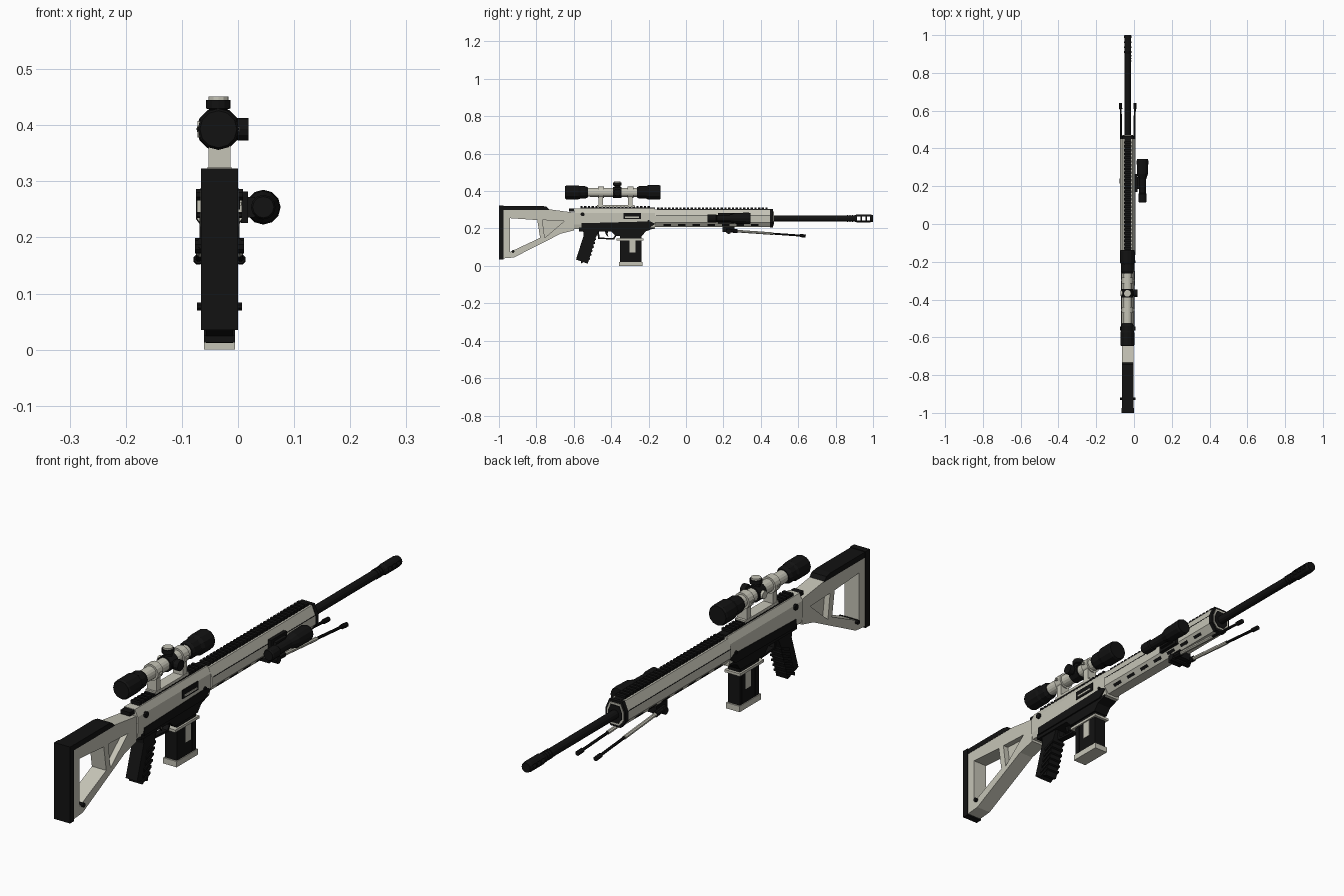
import bpy, bmesh, math
from mathutils import Vector, Matrix

if "Cube" in bpy.data.objects:
    bpy.data.objects.remove(bpy.data.objects["Cube"], do_unlink=True)

CX = -0.033  # centre plane of the rifle body


def material(name, rgb):
    m = bpy.data.materials.new(name)
    m.use_nodes = True
    m.diffuse_color = (*rgb, 1)
    m.node_tree.nodes["Principled BSDF"].inputs["Base Color"].default_value = (*rgb, 1)
    return m


CREAM = material("warm light grey", (0.56, 0.55, 0.47))
BLACK = material("matte black", (0.006, 0.006, 0.006))


def finish(name, bm, mat):
    bmesh.ops.recalc_face_normals(bm, faces=bm.faces)
    mesh = bpy.data.meshes.new(name)
    bm.to_mesh(mesh)
    bm.free()
    mesh.materials.append(mat)
    ob = bpy.data.objects.new(name, mesh)
    bpy.context.scene.collection.objects.link(ob)
    return ob


def loft(name, rings, mat):
    """Skin equal-sized closed rings of points and cap both ends."""
    bm = bmesh.new()
    vs = [[bm.verts.new(p) for p in ring] for ring in rings]
    n = len(vs[0])
    for a, b in zip(vs, vs[1:]):
        for i in range(n):
            j = (i + 1) % n
            bm.faces.new((a[i], a[j], b[j], b[i]))
    bm.faces.new(vs[0])
    bm.faces.new(vs[-1])
    return finish(name, bm, mat)


def side_prism(name, pts, half, mat, cx=CX):
    """Side profile (y, z) given thickness across x."""
    return loft(name, [[(cx + s * half, y, z) for y, z in pts] for s in (-1, 1)], mat)


def long_prism(name, half_pts, y0, y1, mat):
    """Mirrored cross-section (offset, z) run along y."""
    pts = half_pts + [(-x, z) for x, z in reversed(half_pts)]
    return loft(name, [[(CX + x, y, z) for x, z in pts] for y in (y0, y1)], mat)


def box(name, x, y, z, mat):
    return loft(name, [[(x[0], v, w) for v, w in
                        ((y[0], z[0]), (y[1], z[0]), (y[1], z[1]), (y[0], z[1]))],
                       [(x[1], v, w) for v, w in
                        ((y[0], z[0]), (y[1], z[0]), (y[1], z[1]), (y[0], z[1]))]], mat)


def mid_box(name, half, y, z, mat):
    return box(name, (CX - half, CX + half), y, z, mat)


def lathe(name, profile, start, direction, mat, sides=14):
    """Turn (distance, radius) pairs around a line."""
    d = Vector(direction).normalized()
    u = d.orthogonal().normalized()
    v = d.cross(u)
    step = 2 * math.pi / sides
    rings = [[Vector(start) + d * t + r * (u * math.cos((i + .5) * step) + v * math.sin((i + .5) * step))
              for i in range(sides)] for t, r in profile]
    return loft(name, rings, mat)


def cut(ob, cutters):
    for c in cutters:
        m = ob.modifiers.new("cut", "BOOLEAN")
        m.object, m.solver = c, "EXACT"
    dg = bpy.context.evaluated_depsgraph_get()
    mesh = bpy.data.meshes.new_from_object(ob.evaluated_get(dg))
    ob.modifiers.clear()
    ob.data = mesh
    for c in cutters:
        bpy.data.objects.remove(c, do_unlink=True)


# Stock: frame with one open window and a pocket on each side
stock = side_prism("stock", [(-.978, .04), (-.92, .045), (-.67, .172), (-.6, .19), (-.6, .285),
                             (-.735, .303), (-.978, .303)], .03, CREAM)
pocket = [(-.768, .245), (-.65, .24), (-.755, .15)]
cut(stock, [side_prism("window_cutter", [(-.94, .255), (-.795, .245), (-.78, .15), (-.94, .075)], .1, CREAM)]
    + [side_prism("pocket_cutter", pocket, .022, CREAM, CX + s * .03) for s in (-1, 1)])
mid_box("butt_pad", .033, (-1, -.975), (.035, .323), BLACK)
side_prism("cheek_rest", [(-.976, .3), (-.73, .3), (-.745, .316), (-.77, .321), (-.976, .321)], .031, BLACK)
lathe("stock_pin", [(0, .008), (.08, .008)], (CX - .04, -.925, .077), (1, 0, 0), BLACK, 8)
lathe("stock_joint", [(0, .03), (.03, .03)], (CX, -.61, .255), (0, 1, 0), BLACK)

# Upper and lower receiver
long_prism("upper_receiver", [(.028, .198), (.034, .222), (.034, .282), (.022, .308)], -.598, -.165, CREAM)
side_prism("lower_receiver", [(-.572, .225), (-.165, .225), (-.172, .2), (-.215, .185), (-.235, .16),
                              (-.375, .16), (-.4, .185), (-.572, .185)], .03, BLACK)
side_prism("lower_receiver_rim", [(-.56, .198), (-.56, .228), (-.19, .238), (-.165, .225), (-.2, .2)],
           .0355, BLACK)
mid_box("rear_cap", .02, (-.625, -.57), (.292, .306), BLACK)
box("ejection_port", (CX + .03, CX + .0365), (-.335, -.24), (.25, .283), BLACK)
box("port_cover", (CX + .036, CX + .039), (-.325, -.25), (.257, .263), CREAM)
for s in (-1, 1):
    lathe("selector", [(0, .011), (.012, .011)], (CX + s * .03, -.553, .276), (s, 0, 0), BLACK, 8)
    lathe("receiver_pin", [(0, .006), (.01, .006)], (CX + s * .03, -.2, .24), (s, 0, 0), BLACK, 8)

# Handguard with front collar and vent slots on the lower slopes
section = [(.02, .207), (.04, .233), (.04, .268), (.026, .302)]
long_prism("handguard", section, -.165, .455, CREAM)
MID_Z = .254


def scaled(k):
    return [(x * k, MID_Z + (z - MID_Z) * k) for x, z in section]


long_prism("handguard_collar", scaled(1.04), .45, .466, BLACK)
long_prism("handguard_inner_ring", scaled(.85), .46, .469, CREAM)
long_prism("handguard_bore", scaled(.7), .46, .471, BLACK)
for s in (-1, 1):
    slope = Vector((s * .02, 0, .026)).normalized()
    out = Vector((s * .026, 0, -.02)).normalized()
    for i in range(7):
        c = Vector((CX + s * .03, -.1 + i * .078, .22))
        loft("vent_slot", [[c + out * h + slope * a * .006 + Vector((0, b * .02, 0))
                            for a, b in ((-1, -1), (1, -1), (1, 1), (-1, 1))] for h in (-.002, .0015)], BLACK)
    box("side_seam", (CX + s * .0395, CX + s * .0408), (-.16, .45), (.266, .2685), BLACK)

# Top rails with teeth
for name, y0, y1, z in (("receiver_rail", -.565, -.165, .307), ("handguard_rail", -.155, .455, .3)):
    mid_box(name, .017, (y0, y1), (z - .006, z + .005), BLACK)
    for i in range(int((y1 - y0) / .02)):
        y = y0 + i * .02
        mid_box(name + "_tooth", .02, (y, y + .012), (z + .003, z + .013), BLACK)

# Barrel and ported muzzle brake
lathe("barrel", [(0, .0165), (.46, .0165)], (CX, .45, MID_Z), (0, 1, 0), BLACK, 12)
brake = lathe("muzzle_brake", [(0, .016), (.012, .021), (.085, .021), (.1, .018)],
              (CX, .9, MID_Z), (0, 1, 0), BLACK, 12)
cut(brake, [mid_box("port_cutter", .1, (y, y + .018), (MID_Z - .01, MID_Z + .01), BLACK)
            for y in (.915, .941, .967)])
for i in range(3):
    lathe("brake_collar", [(0, .0185), (.006, .0185)], (CX, .86 + i * .014, MID_Z), (0, 1, 0), BLACK, 12)

# Pistol grip with front ribs, trigger and guard
side_prism("grip", [(-.55, .19), (-.465, .19), (-.483, .15), (-.525, .012), (-.588, .034), (-.548, .16)],
           .024, BLACK)
for i in range(6):
    z, y = .14 - i * .021, -.484 - i * .0065
    side_prism("grip_rib", [(y - .045, z - .022), (y + .004, z), (y + .004, z + .008), (y - .045, z - .01)],
               .0275, BLACK)
side_prism("trigger_guard", [(-.475, .186), (-.47, .145), (-.385, .14), (-.37, .165), (-.378, .166),
                             (-.39, .148), (-.462, .152), (-.466, .186)], .012, BLACK)
side_prism("trigger", [(-.435, .19), (-.415, .19), (-.42, .17), (-.412, .153), (-.428, .166)], .006, BLACK)

# Magazine
mid_box("magazine", .025, (-.352, -.238), (.018, .17), BLACK)
mid_box("magazine_collar", .032, (-.372, -.228), (.137, .147), CREAM)
mid_box("magazine_base", .028, (-.358, -.232), (0, .022), CREAM)
for s in (-1, 1):
    x = sorted((CX + s * .024, CX + s * .0265))
    box("magazine_panel", x, (-.302, -.27), (.072, .137), CREAM)
    for y in (-.335, -.255):
        box("magazine_rib", x, (y - .006, y + .006), (.025, .137), BLACK)

# Telescopic sight
SZ = .393
AX = (CX - .002, 0, SZ)
lathe("scope_tube", [(-.56, .023), (-.5, .024), (-.26, .024), (-.22, .03)], AX, (0, 1, 0), CREAM, 16)
lathe("scope_eyepiece", [(-.646, .033), (-.64, .037), (-.575, .037), (-.565, .033), (-.54, .033), (-.525, .027)],
      AX, (0, 1, 0), BLACK, 12)
lathe("scope_objective", [(-.262, .028), (-.25, .033), (-.215, .033), (-.2, .039), (-.145, .039), (-.137, .036)],
      AX, (0, 1, 0), BLACK, 12)
lathe("turret_band", [(-.39, .03), (-.345, .03)], AX, (0, 1, 0), BLACK, 12)
turret = (CX - .002, -.367, SZ)
lathe("top_turret", [(0, .016), (.035, .016), (.037, .022), (.052, .022)], turret, (0, 0, 1), BLACK, 12)
lathe("top_turret_cap", [(.05, .018), (.058, .018)], turret, (0, 0, 1), CREAM, 12)
lathe("side_turret", [(0, .015), (.032, .015), (.034, .02), (.054, .02)], turret, (1, 0, 0), BLACK, 12)
lathe("left_turret", [(0, .015), (.037, .015)], turret, (-1, 0, 0), CREAM, 12)
for y in (-.455, -.298):
    lathe("scope_ring", [(y - .016, .031), (y + .016, .031)], AX, (0, 1, 0), CREAM, 16)
    mid_box("scope_mount", .02, (y - .012, y + .012), (.32, .375), CREAM)
    for s in (-1, 1):
        mid_box("ring_bolt", .036, (y - .005, y + .005), (SZ - .004, SZ + .004), CREAM)
mid_box("scope_base", .021, (-.475, -.275), (.316, .326), CREAM)

# Side-mounted lamp
lamp = (.045, 0, .254)
lathe("lamp", [(.115, .019), (.12, .022), (.16, .022), (.165, .018), (.235, .019), (.265, .029),
               (.335, .031), (.345, .028)], lamp, (0, 1, 0), BLACK, 12)
box("lamp_mount", (.003, .03), (.185, .25), (.236, .272), BLACK)
box("lamp_clamp", (.005, .018), (.17, .265), (.226, .282), BLACK)

# Folded bipod
mid_box("bipod_block", .026, (.195, .26), (.18, .21), BLACK)
lathe("bipod_pivot", [(0, .014), (.088, .014)], (CX - .044, .228, .185), (1, 0, 0), BLACK, 10)
for s in (-1, 1):
    top = Vector((CX + s * .03, .215, .19))
    foot = Vector((CX + s * .038, .64, .16))
    length = (foot - top).length
    for name, t0, t1, r, mat in (("bipod_hinge", 0, .06, .011, BLACK), ("bipod_leg", .05, .25, .0075, CREAM),
                                 ("bipod_rod", .24, length - .02, .0055, BLACK),
                                 ("bipod_foot", length - .03, length, .009, BLACK)):
        lathe(name, [(t0, r), (t1, r)], top, foot - top, mat, 8)
